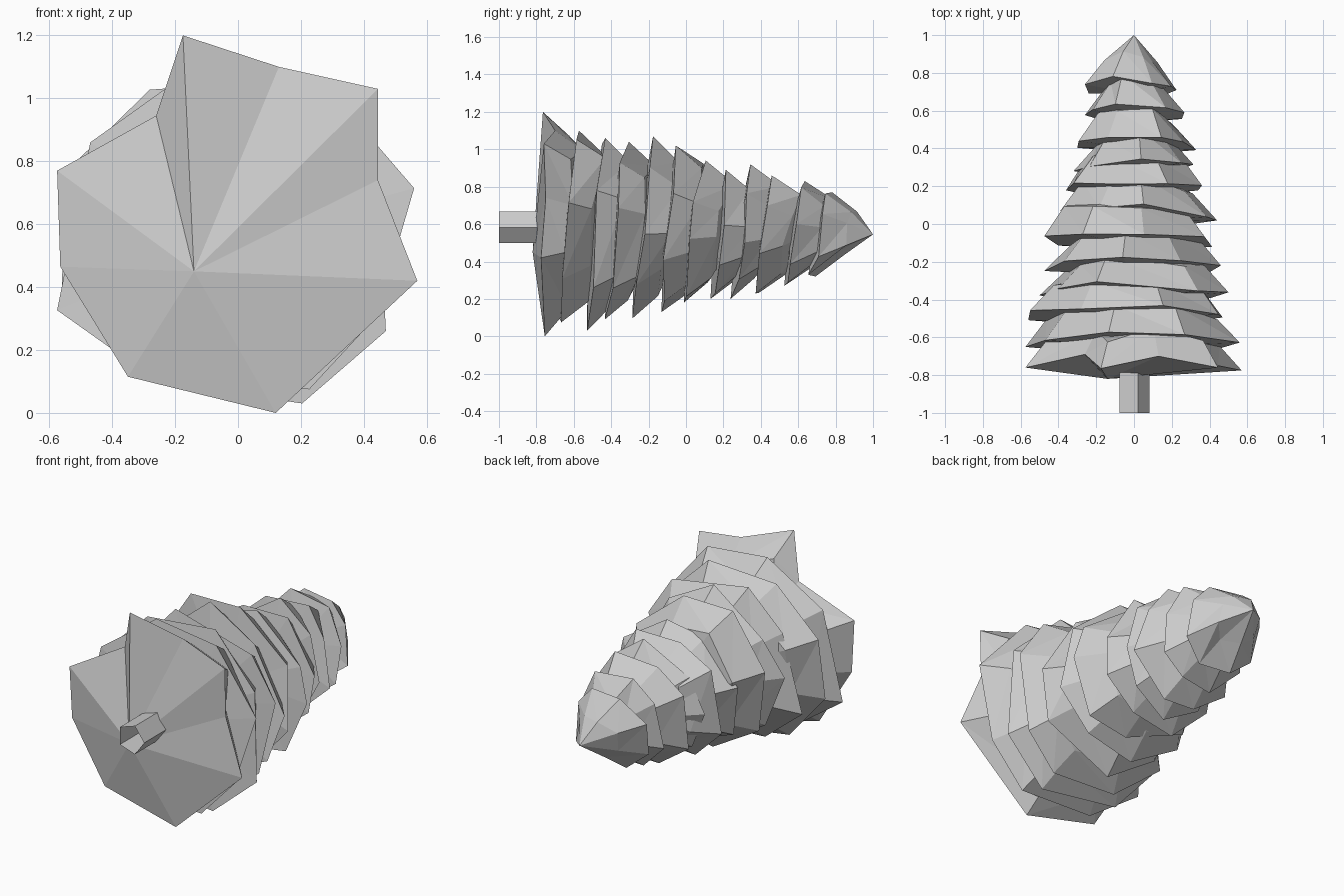
import bpy, bmesh, math, random

if "Cube" in bpy.data.objects:
    bpy.data.objects.remove(bpy.data.objects["Cube"])

random.seed(7)
CZ = 0.56   # height of the tree's axis (tree lies along y, tip at +y)


def make_object(name, verts, faces):
    mesh = bpy.data.meshes.new(name)
    mesh.from_pydata(verts, [], faces)
    bm = bmesh.new()
    bm.from_mesh(mesh)
    bmesh.ops.recalc_face_normals(bm, faces=bm.faces)
    bm.to_mesh(mesh)
    bm.free()
    obj = bpy.data.objects.new(name, mesh)
    bpy.context.collection.objects.link(obj)
    return obj


def fit(values, lo, hi):
    a, b = min(values), max(values)
    return [lo + (v - a) / (b - a) * (hi - lo) for v in values]


def tier(name, rim, apex, base):
    """Faceted skirt: base fan, flared rim, steeper shoulder ring, apex."""
    n = len(rim)
    shoulder = []
    for x, y, z in rim:
        r = math.hypot(x, z - CZ)
        k = max(0.5, (r - 0.105) / r) * random.uniform(0.9, 1.0)
        shoulder.append((x * k, y + 0.14 + random.uniform(-0.02, 0.02), CZ + (z - CZ) * k))
    faces = []
    for i in range(n):
        j = (i + 1) % n
        faces += [(i, j, n + j), (i, n + j, n + i),
                  (n + i, n + j, 2 * n), (j, i, 2 * n + 1)]
    make_object(name, rim + shoulder + [apex, base], faces)


# Upper tiers: rim y, x min, x max, z min, z max
TIERS = [
    (0.72, -0.26, 0.225, 0.32, 0.77),
    (0.58, -0.26, 0.267, 0.27, 0.83),
    (0.43, -0.30, 0.33, 0.23, 0.86),
    (0.30, -0.32, 0.315, 0.20, 0.92),
    (0.18, -0.36, 0.36, 0.20, 0.89),
    (0.04, -0.39, 0.44, 0.18, 0.94),
    (-0.09, -0.475, 0.415, 0.13, 1.02),
    (-0.24, -0.475, 0.46, 0.095, 1.07),
    (-0.37, -0.50, 0.50, 0.09, 1.04),
    (-0.49, -0.56, 0.47, 0.03, 1.06),
    (-0.62, -0.575, 0.56, 0.075, 1.10),
]
for t, (y, x0, x1, z0, z1) in enumerate(TIERS):
    phase = random.uniform(0, math.tau)
    pts = []
    for i in range(8):
        a = phase + (i + random.uniform(-0.2, 0.2)) * math.tau / 8
        r = random.uniform(0.88, 1.08)
        pts.append((r * math.cos(a), r * math.sin(a)))
    xs = fit([p[0] for p in pts], x0, x1)
    zs = fit([p[1] for p in pts], z0, z1)
    # the upper side of each rim sits a little nearer the tip
    rim = [(x, y + 0.09 * (z - CZ) / (z1 - z0) + random.uniform(-0.022, 0.022), z)
           for x, z in zip(xs, zs)]
    apex = (0, 1.0, 0.545) if t == 0 else (0, y + 0.25, CZ)
    tier(f"branch_tier_{t + 1}", rim, apex, (0, y - 0.03, CZ))

# Bottom tier with its wide, uneven rim
bottom = [(-0.575, -0.76, 0.77), (-0.26, -0.69, 0.945), (-0.175, -0.765, 1.20),
          (0.13, -0.70, 1.10), (0.445, -0.76, 1.03), (0.445, -0.75, 0.74),
          (0.57, -0.775, 0.42), (0.12, -0.755, 0.0), (-0.35, -0.75, 0.115),
          (-0.565, -0.75, 0.465)]
tier("branch_tier_bottom", bottom, (0, -0.5, CZ), (-0.14, -0.82, 0.45))

# Trunk: open five-sided tube
ring = [(-0.005 + 0.088 * math.cos(i * math.tau / 5),
         0.583 + 0.088 * math.sin(i * math.tau / 5)) for i in range(5)]
verts = [(x, y, z) for y in (-1.0, -0.74) for x, z in ring]
make_object("trunk", verts, [(i, (i + 1) % 5, 5 + (i + 1) % 5, 5 + i) for i in range(5)])
